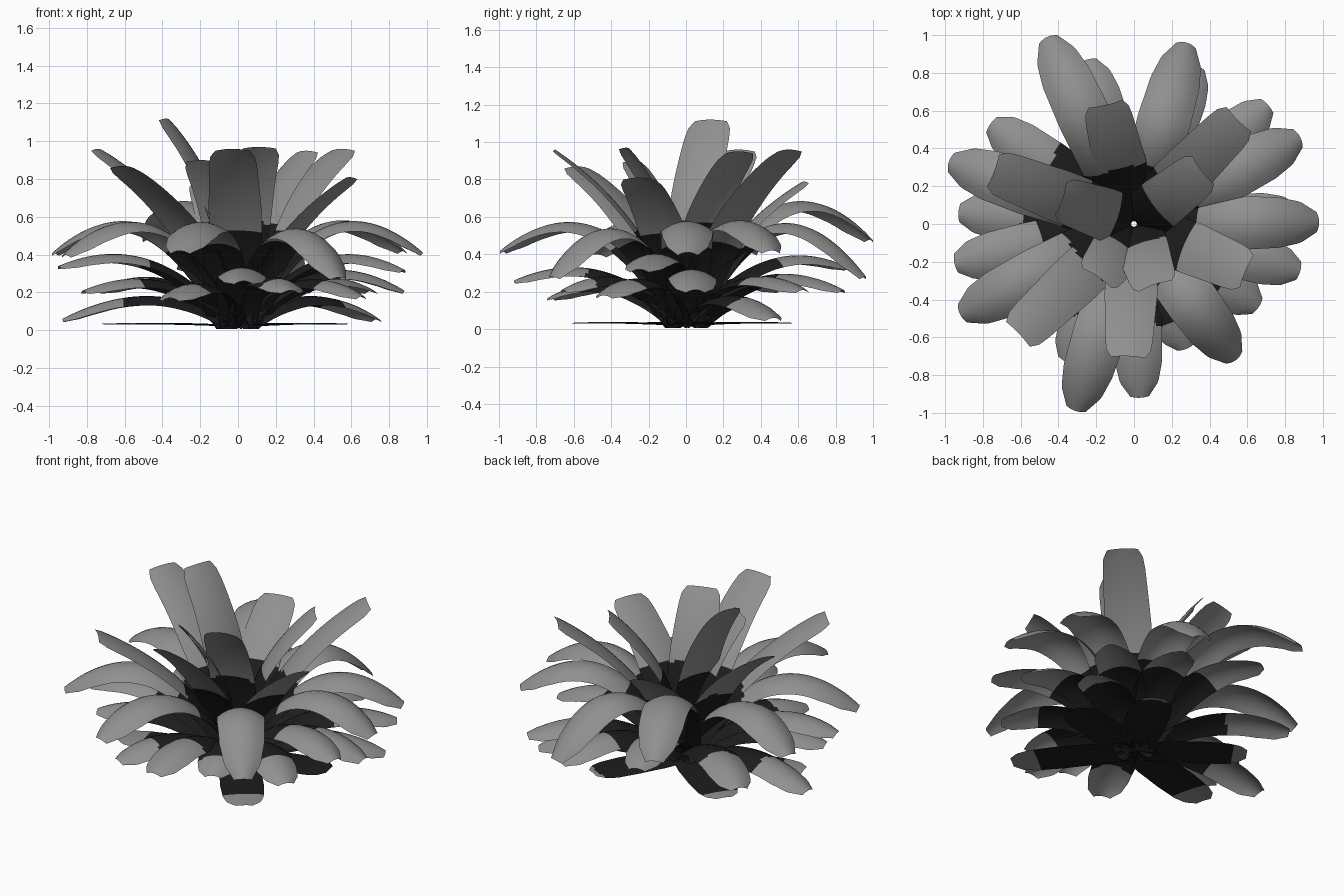
import bpy, bmesh, math
from mathutils import Vector

if "Cube" in bpy.data.objects:
    bpy.data.objects.remove(bpy.data.objects["Cube"])


def material(name, value):
    m = bpy.data.materials.new(name)
    m.use_nodes = True
    colour = (value, value, value, 1)
    m.diffuse_color = colour
    m.node_tree.nodes["Principled BSDF"].inputs["Base Color"].default_value = colour
    return m


DARK = material("charcoal heart", 0.012)
GREY = material("leaf grey", 0.28)
LENGTHWISE, ACROSS = 48, 8
# Half-width factors along the leaf, from root to tip
BLUNT = [(0, .75), (.3, .98), (.6, 1), (.9, .9), (.96, .84), (1, .65)]
ROUND = [(0, .75), (.3, .95), (.6, 1), (.82, .94), (.93, .77), (1, .38)]


def width_at(outline, t):
    for (a, wa), (b, wb) in zip(outline, outline[1:]):
        if t <= b:
            return wa + (wb - wa) * (t - a) / (b - a)
    return outline[-1][1]


def leaf(name, tip, bend_out, bend_z, half_width, arch, root_z, outline, heart):
    """A curved blade bowed across its width, dark within the heart radius."""
    tip = Vector(tip)
    out = Vector((tip.x, tip.y, 0)).normalized()
    side = Vector((-out.y, out.x, 0))
    root = out * 0.015 + Vector((0, 0, root_z))
    bend = Vector((tip.x * bend_out, tip.y * bend_out, bend_z))
    bm = bmesh.new()
    rows = []
    for i in range(LENGTHWISE + 1):
        t = i / LENGTHWISE
        centre = root * (1 - t) ** 2 + bend * (2 * t * (1 - t)) + tip * t * t
        along = ((bend - root) * (1 - t) + (tip - bend) * t).normalized()
        normal = along.cross(side)
        w = width_at(outline, t)
        row = []
        for j in range(ACROSS + 1):
            s = 2 * j / ACROSS - 1
            p = centre + side * (s * w * half_width) - normal * (arch * s * s * w)
            p.z = max(p.z, 0.005)
            row.append(bm.verts.new(p))
        rows.append(row)
    for a, b in zip(rows, rows[1:]):
        for j in range(ACROSS):
            f = bm.faces.new((a[j], b[j], b[j + 1], a[j + 1]))
            f.smooth = True
            f.material_index = int(f.calc_center_median().length > heart)
    mesh = bpy.data.meshes.new(name)
    bm.to_mesh(mesh)
    bm.free()
    mesh.materials.append(DARK)
    mesh.materials.append(GREY)
    bpy.context.collection.objects.link(bpy.data.objects.new(name, mesh))


# Upright inner leaves: tip positions; the innermost rise steeply first
upright = [(-.15, .63, .79), (-.03, -.70, .96), (.55, .55, .96), (-.74, .28, .96),
           (-.38, .13, 1.12), (.36, .28, .95), (.11, -.32, .97), (-.19, -.28, .90),
           (.59, -.25, .81), (-.61, -.58, .87)]
for n, tip in enumerate(upright):
    steep = math.hypot(tip[0], tip[1]) < .5
    leaf(f"upright_leaf_{n + 1}", tip, .02 if steep else .30, tip[2] * (.60 if steep else .66),
         .14, .02, .04, BLUNT, .59)

# Arching leaves: tip position and bend height
arching = [(-.46, .99, .48, 1.05), (.28, .96, .28, .96), (.88, .46, .42, .88),
           (.98, .01, .41, .88), (.54, -.72, .28, .90), (-.31, -.99, .42, .86),
           (-.92, -.48, .40, .88), (-.98, .33, .41, .88)]
for n, (x, y, z, bend) in enumerate(arching):
    leaf(f"arching_leaf_{n + 1}", (x, y, z), .45, bend, .142, .055, .03, ROUND, .57)

# Low spreading leaves under the arching ones
low = [(.88, -.25, .32, .58), (.66, -.44, .18, .42), (.71, .63, .21, .42),
       (-.25, .87, .33, .55), (-.76, .53, .21, .42), (-.93, .06, .06, .32),
       (-.95, -.21, .34, .56), (-.36, -.73, .17, .38), (.03, -.92, .26, .48),
       (.28, -.66, .21, .42), (.88, .05, .21, .50), (.74, .47, .06, .32),
       (.33, .84, .21, .45), (-.82, -.28, .21, .40)]
for n, (x, y, z, bend) in enumerate(low):
    leaf(f"low_leaf_{n + 1}", (x, y, z), .46, bend, .132, .05, .02, ROUND, .62)

# Flat leaves resting on the ground
for n, (angle, reach) in enumerate([(-52, .74), (12, .59), (62, .62), (145, .67), (196, .74)]):
    a = math.radians(angle)
    leaf(f"ground_leaf_{n + 1}", (reach * math.cos(a), reach * math.sin(a), .035),
         .5, .045, .13, .008, .025, ROUND, .59)
